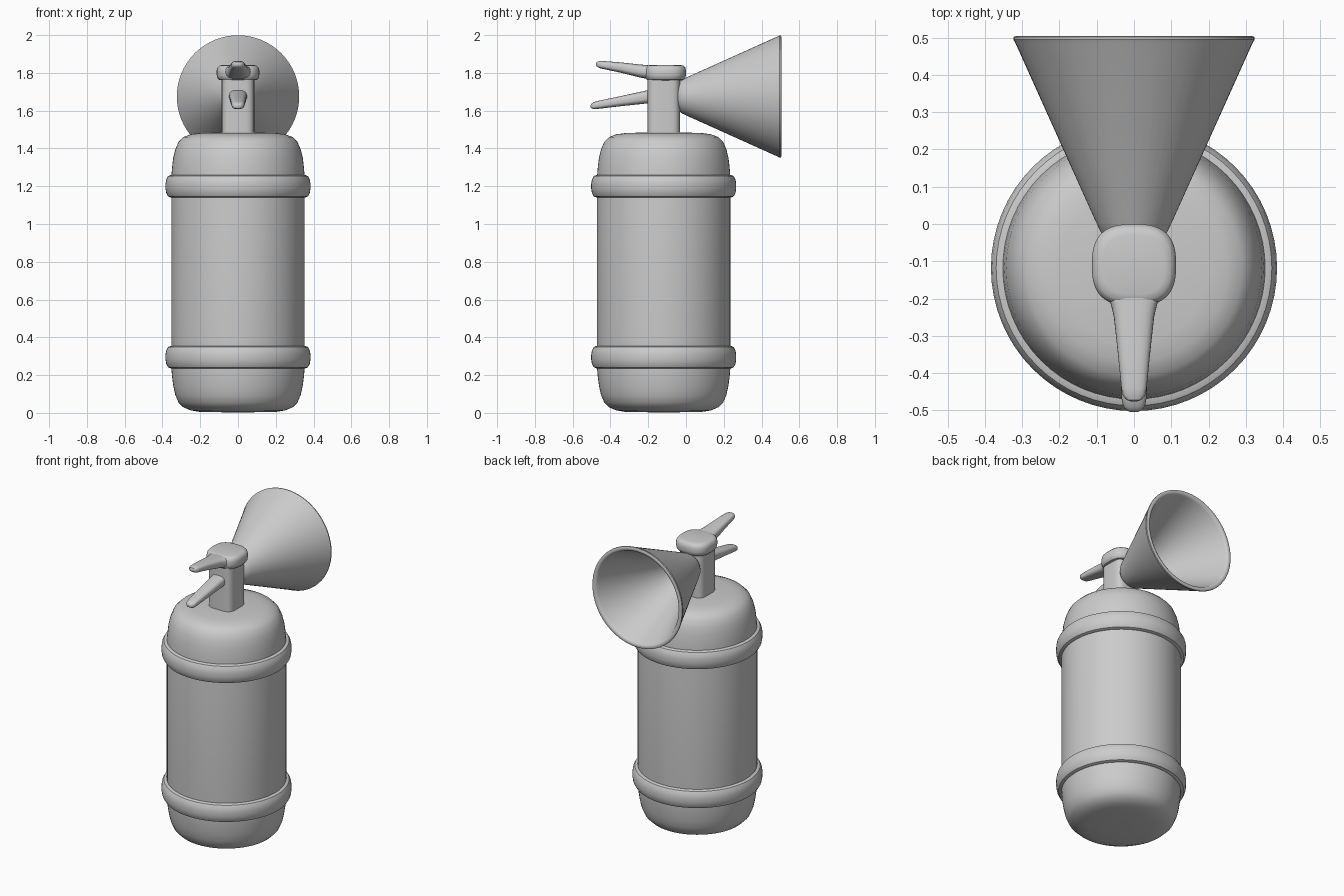
import bpy, bmesh, math


def loft(name, sections, axis="z", power=2.0, sides=48, angle=35):
    """Skin (x, across, along, half_x, half_across) superellipse sections, capped at both ends."""
    bm = bmesh.new()
    rings = []
    for cx, cv, along, a, b in sections:
        ring = []
        for i in range(sides):
            t = 2 * math.pi * i / sides
            c, s = math.cos(t), math.sin(t)
            u = cx + a * math.copysign(abs(c) ** (2 / power), c)
            v = cv + b * math.copysign(abs(s) ** (2 / power), s)
            ring.append(bm.verts.new((u, v, along) if axis == "z" else (u, along, v)))
        rings.append(ring)
    for r0, r1 in zip(rings, rings[1:]):
        for i in range(sides):
            j = (i + 1) % sides
            bm.faces.new((r0[i], r0[j], r1[j], r1[i]))
    bm.faces.new(rings[0])
    bm.faces.new(rings[-1])
    bmesh.ops.recalc_face_normals(bm, faces=bm.faces[:])
    mesh = bpy.data.meshes.new(name)
    bm.to_mesh(mesh)
    bm.free()
    ob = bpy.data.objects.new(name, mesh)
    bpy.context.collection.objects.link(ob)
    bpy.ops.object.select_all(action="DESELECT")
    ob.select_set(True)
    bpy.context.view_layer.objects.active = ob
    bpy.ops.object.shade_smooth_by_angle(angle=math.radians(angle))
    return ob


def round_part(name, profile, centre, axis="z"):
    return loft(name, [(0, centre, p, r, r) for r, p in profile], axis, sides=64)


TANK_Y = -0.118

# Tank body with rounded shoulders and base
round_part("tank", [
    (0.06, 0.003), (0.2, 0.005), (0.25, 0.013), (0.29, 0.03), (0.315, 0.055),
    (0.332, 0.095), (0.342, 0.14), (0.349, 0.19), (0.353, 0.24),
    (0.353, 1.25), (0.349, 1.30), (0.343, 1.35), (0.332, 1.395), (0.315, 1.435),
    (0.29, 1.46), (0.25, 1.475), (0.2, 1.482), (0.06, 1.485)], TANK_Y)

# Two rounded bands around the tank
for label, z in (("lower_band", 0.295), ("upper_band", 1.2)):
    round_part(label, [(0.34, z - 0.06), (0.355, z - 0.06), (0.37, z - 0.054),
                       (0.38, z - 0.036), (0.384, z - 0.012), (0.384, z + 0.012),
                       (0.38, z + 0.036), (0.37, z + 0.054), (0.355, z + 0.06),
                       (0.34, z + 0.06)], TANK_Y)

# Valve neck
loft("neck", [(0, TANK_Y, 1.46, 0.087, 0.087), (0, TANK_Y, 1.79, 0.087, 0.087)], power=4)

# Rounded valve cap
loft("valve_cap", [(0, -0.11, z, 0.113 - d, 0.11 - d) for d, z in (
    (0.03, 1.76), (0.012, 1.764), (0.003, 1.775), (0, 1.79), (0, 1.813),
    (0.004, 1.828), (0.014, 1.838), (0.03, 1.842))], power=2.7)

# Upper and lower squeeze levers
loft("upper_lever", [
    (0, 1.802, -0.15, 0.09, 0.037), (0, 1.802, -0.19, 0.078, 0.037),
    (0, 1.806, -0.215, 0.062, 0.036), (0, 1.811, -0.25, 0.054, 0.034),
    (0, 1.829, -0.35, 0.043, 0.027), (0, 1.842, -0.44, 0.034, 0.021),
    (0, 1.844, -0.46, 0.030, 0.018), (0, 1.846, -0.472, 0.020, 0.012),
    (0, 1.846, -0.476, 0.009, 0.005)], "y", power=2.8, sides=32)
loft("lower_lever", [
    (0, 1.680, -0.15, 0.048, 0.037), (0, 1.674, -0.2, 0.047, 0.035),
    (0, 1.648, -0.36, 0.039, 0.026), (0, 1.630, -0.47, 0.033, 0.021),
    (0, 1.626, -0.49, 0.029, 0.018), (0, 1.624, -0.501, 0.019, 0.012),
    (0, 1.624, -0.505, 0.009, 0.005)], "y", power=2.8, sides=32)

# Hollow discharge horn with a rounded rim
round_part("horn", [
    (0.03, -0.058), (0.055, -0.052), (0.075, -0.04), (0.09, -0.02), (0.102, 0.005),
    (0.318, 0.485), (0.324, 0.495), (0.323, 0.502), (0.316, 0.505), (0.306, 0.505),
    (0.298, 0.50), (0.293, 0.49), (0.08, 0.02), (0.03, 0.0)], 1.675, "y")
